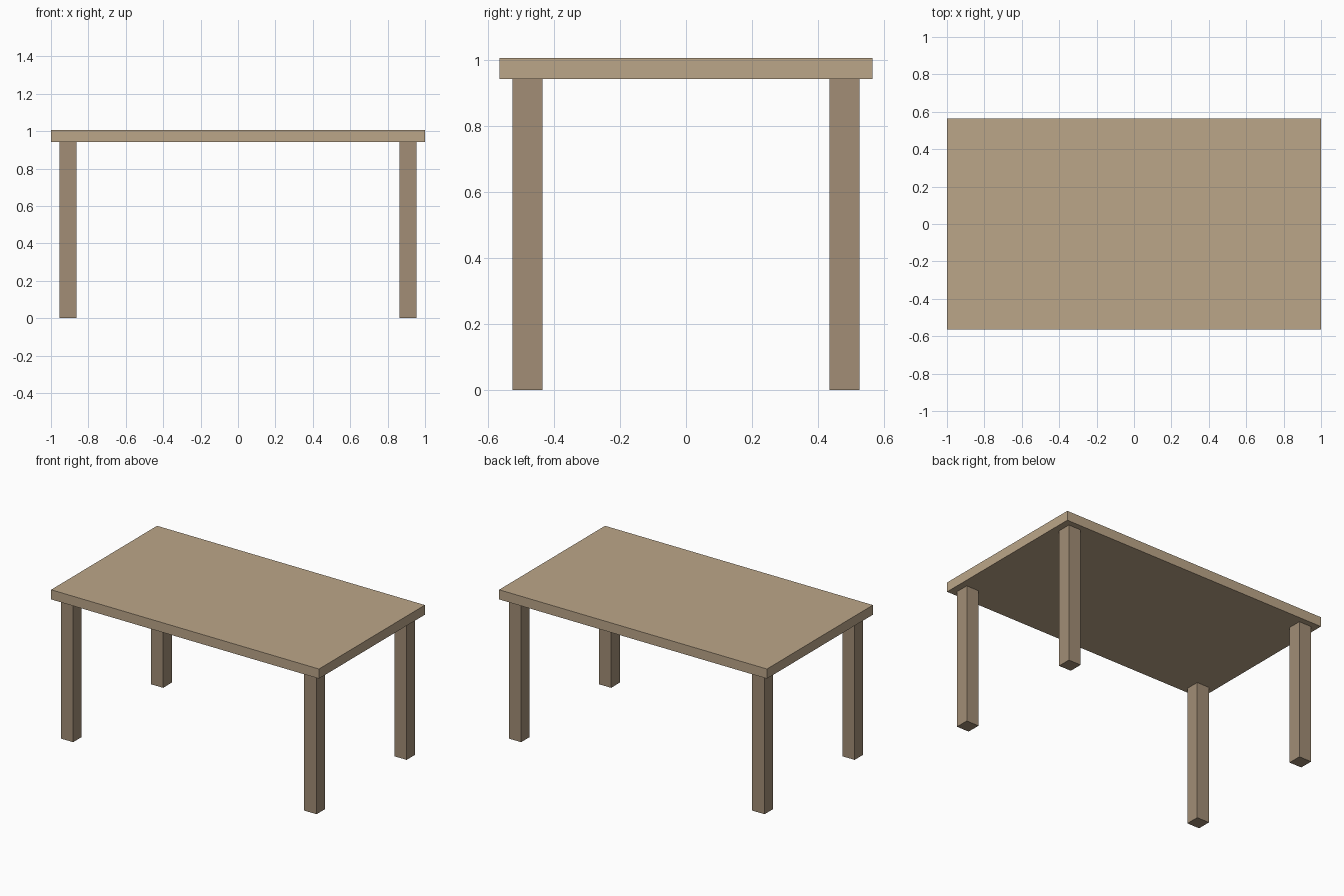
import bpy

if "Cube" in bpy.data.objects:
    bpy.data.objects.remove(bpy.data.objects["Cube"])

TOP_Z, UNDER_Z = 1.007, 0.942      # tabletop upper and lower faces
HALF_X, HALF_Y = 1.0, 0.565        # tabletop half sizes
LEG, LEG_X, LEG_Y = 0.092, 0.909, 0.480


def material(name, color):
    mat = bpy.data.materials.new(name)
    mat.diffuse_color = (*color, 1.0)
    mat.use_nodes = True
    mat.node_tree.nodes["Principled BSDF"].inputs["Base Color"].default_value = mat.diffuse_color
    return mat


def box(name, center, size, mat):
    bpy.ops.mesh.primitive_cube_add(size=1, location=center)
    obj = bpy.context.object
    obj.name = name
    obj.scale = size
    bpy.ops.object.transform_apply(location=False, rotation=False, scale=True)
    obj.data.materials.append(mat)
    return obj


top_wood = material("top_wood", (0.50, 0.38, 0.25))
leg_wood = material("leg_wood", (0.36, 0.27, 0.18))

# Tabletop slab
box("tabletop", (0, 0, (TOP_Z + UNDER_Z) / 2),
    (2 * HALF_X, 2 * HALF_Y, TOP_Z - UNDER_Z), top_wood)

# Four square legs set in from the corners
for side_x, sx in (("left", -1), ("right", 1)):
    for side_y, sy in (("front", -1), ("back", 1)):
        box(f"{side_y}_{side_x}_leg", (sx * LEG_X, sy * LEG_Y, UNDER_Z / 2),
            (LEG, LEG, UNDER_Z), leg_wood)
